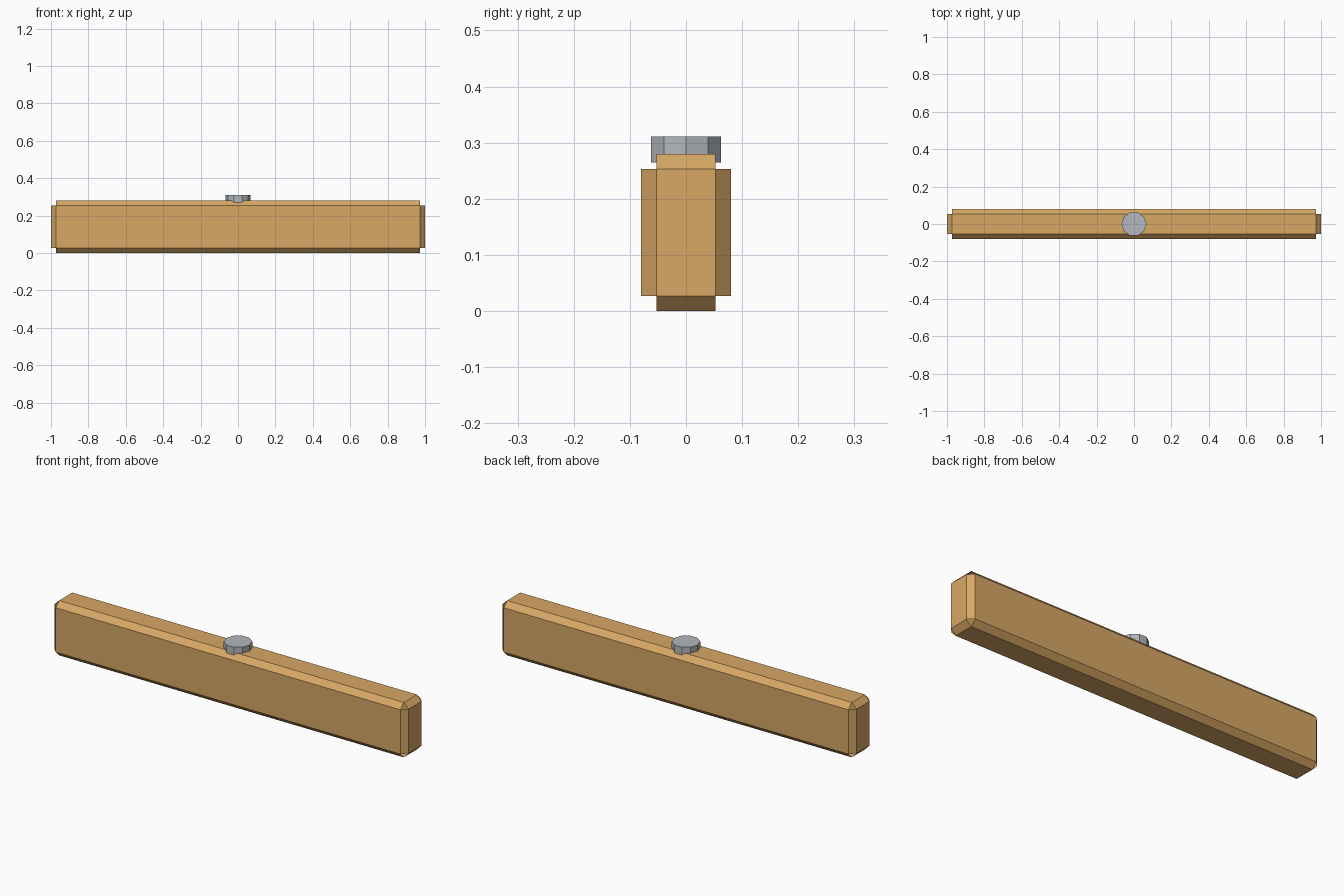
import bpy, bmesh
from mathutils import Matrix

cube = bpy.data.objects.get("Cube")
if cube:
    bpy.data.objects.remove(cube, do_unlink=True)


def make_material(name, color):
    mat = bpy.data.materials.new(name)
    mat.use_nodes = True
    mat.diffuse_color = color
    mat.node_tree.nodes["Principled BSDF"].inputs["Base Color"].default_value = color
    return mat


def add_object(name, bm, mat):
    mesh = bpy.data.meshes.new(name)
    bm.to_mesh(mesh)
    bm.free()
    mesh.materials.append(mat)
    obj = bpy.data.objects.new(name, mesh)
    bpy.context.collection.objects.link(obj)
    return obj


wood = make_material("light wood", (0.68, 0.39, 0.13, 1))
steel = make_material("grey steel", (0.45, 0.48, 0.51, 1))

# Wooden beam: chamfered box with open corner tips
length, depth, height, chamfer = 2.0, 0.16, 0.28, 0.027
bm = bmesh.new()
bmesh.ops.create_cube(bm, size=1)
bmesh.ops.scale(bm, vec=(length, depth, height), verts=bm.verts)
bmesh.ops.translate(bm, vec=(0, 0, height / 2), verts=bm.verts)
bmesh.ops.bevel(bm, geom=bm.edges[:], offset=chamfer, segments=1,
                profile=0.5, affect='EDGES')
tips = [f for f in bm.faces if len(f.verts) == 3]
bmesh.ops.delete(bm, geom=tips, context='FACES_ONLY')
add_object("beam", bm, wood)

# Ten-sided bolt head sunk slightly into the top
bottom, top, radius = 0.265, 0.311, 0.066
bm = bmesh.new()
bmesh.ops.create_cone(bm, cap_ends=True, segments=10, radius1=radius,
                      radius2=radius, depth=top - bottom,
                      matrix=Matrix.Translation((0, 0, (top + bottom) / 2)))
# Point a corner of the head along the beam
start = max(bm.verts, key=lambda v: (round(v.co.x, 4), v.co.z)).co
angle = -start.xy.angle_signed((1, 0)) if abs(start.y) > 1e-4 else 0
if angle:
    bmesh.ops.rotate(bm, verts=bm.verts, cent=(0, 0, 0),
                     matrix=Matrix.Rotation(angle, 3, 'Z'))
add_object("bolt_head", bm, steel)
